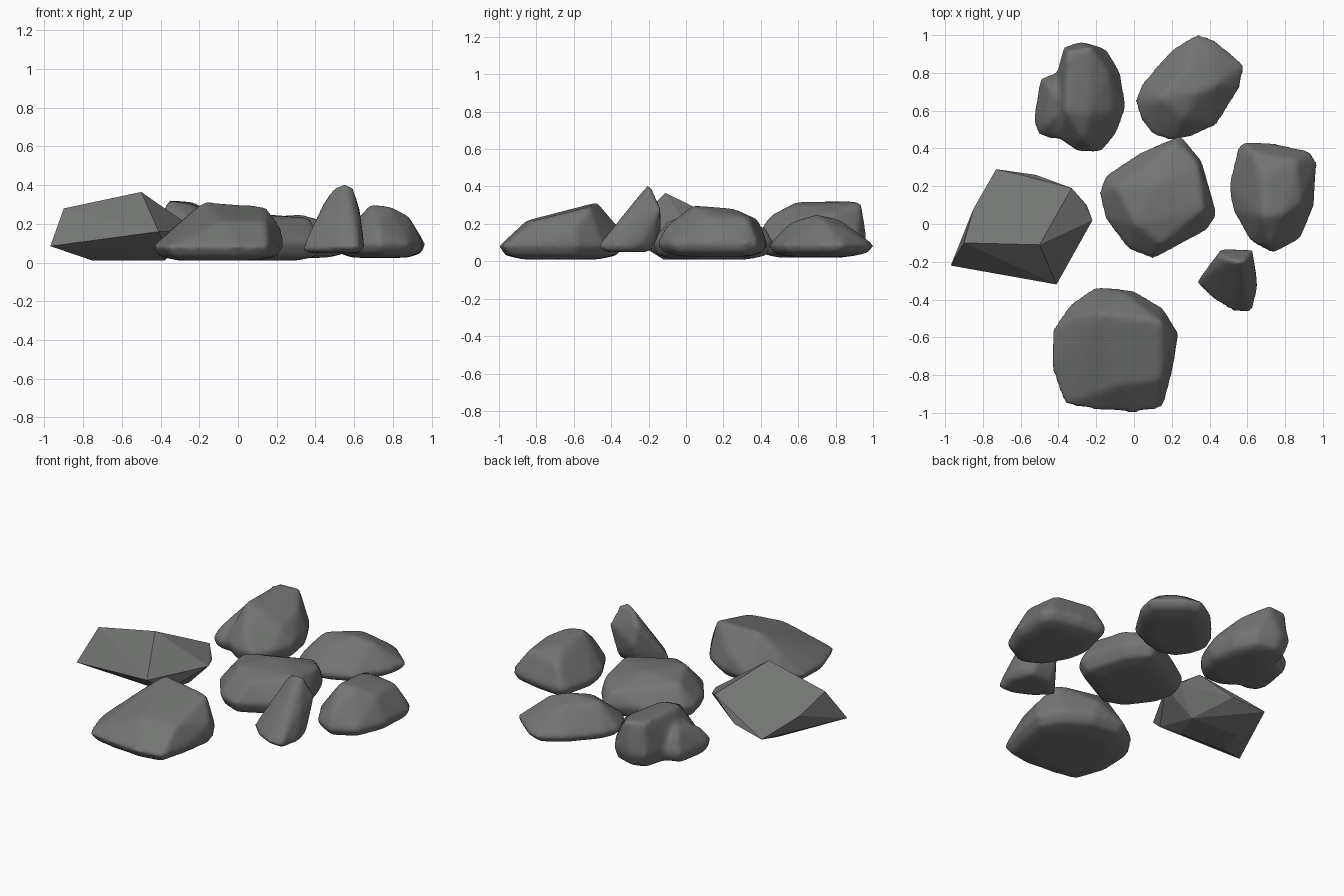
import bpy, bmesh
from mathutils import Vector

stone = bpy.data.materials.new("dark grey stone")
stone.diffuse_color = (0.17, 0.177, 0.17, 1)


def lump(outline, belt_z, base_z, crown):
    """Points of one convex stone: widest belt, two rings of a shallow curved
    underside, and the crown corners."""
    cx = sum(p[0] for p in outline) / len(outline)
    cy = sum(p[1] for p in outline) / len(outline)
    pts = []
    for scale, z in ((1, belt_z), (.89, base_z + .02), (.6, base_z)):
        pts += [(cx + (x - cx) * scale, cy + (y - cy) * scale, z) for x, y in outline]
    return pts + crown


def bounds(mesh):
    axes = list(zip(*[v.co for v in mesh.vertices]))
    return Vector(map(min, axes)), Vector(map(max, axes))


def rock(name, lumps, rounding=8):
    """Hull every lump, then weather the edges; rounding 0 keeps flat facets."""
    bm = bmesh.new()
    for pts in lumps:
        verts = [bm.verts.new(p) for p in pts]
        res = bmesh.ops.convex_hull(bm, input=verts)
        junk = {g for g in res["geom_interior"] + res["geom_unused"]
                if isinstance(g, bmesh.types.BMVert)}
        bmesh.ops.delete(bm, geom=list(junk), context='VERTS')
    bmesh.ops.recalc_face_normals(bm, faces=bm.faces[:])
    mesh = bpy.data.meshes.new(name)
    bm.to_mesh(mesh)
    bm.free()
    ob = bpy.data.objects.new(name, mesh)
    bpy.context.collection.objects.link(ob)
    if rounding:
        lo, hi = bounds(mesh)
        rem = ob.modifiers.new("even_grid", 'REMESH')
        rem.mode = 'VOXEL'
        rem.voxel_size = 0.016
        smooth = ob.modifiers.new("weathering", 'SMOOTH')
        smooth.factor = 0.5
        smooth.iterations = rounding
        dg = bpy.context.evaluated_depsgraph_get()
        mesh = bpy.data.meshes.new_from_object(ob.evaluated_get(dg))
        ob.modifiers.clear()
        ob.data = mesh
        # stretch back to the size before smoothing
        a, b = bounds(mesh)
        for v in mesh.vertices:
            v.co = [lo[i] + (v.co[i] - a[i]) * (hi[i] - lo[i]) / (b[i] - a[i])
                    for i in range(3)]
    for p in mesh.polygons:
        p.use_smooth = rounding > 0
    mesh.materials.clear()
    mesh.materials.append(stone)
    return ob


# angular slab on the left
rock("angular_rock", [[
    (-.97, -.22, .085), (-.41, -.32, .16), (-.22, .02, .17), (-.25, .10, .17),
    (-.90, -.10, .28), (-.50, -.11, .365), (-.33, .19, .22), (-.60, .26, .127),
    (-.85, .08, .182), (-.73, .29, .08), (-.52, .26, .11), (-.80, -.14, .05),
    (-.75, -.10, .01), (-.44, -.12, .01), (-.38, .06, .01), (-.70, .08, .01),
    (-.36, -.20, .06)]], 0)

# broad rock at the front
rock("front_rock", [lump(
    [(-.42, -.56), (-.33, -.43), (-.2, -.34), (0, -.36), (.15, -.45), (.23, -.58),
     (.2, -.78), (.15, -.97), (0, -.995), (-.2, -.98), (-.36, -.95), (-.43, -.75)],
    .08, .01,
    [(-.17, -.48, .31), (.14, -.52, .285), (.14, -.82, .21), (-.08, -.85, .215),
     (-.05, -.37, .18), (.22, -.6, .17), (-.3, -.5, .2)])])

# middle rock
rock("middle_rock", [lump(
    [(-.18, .16), (-.15, .25), (.03, .37), (.24, .46), (.35, .33), (.43, .05),
     (.38, -.03), (.1, -.18), (-.03, -.13), (-.15, .03)],
    .1, .01,
    [(.01, .0, .25), (-.09, .19, .22), (.22, .42, .175), (.33, .31, .205),
     (.36, .08, .23), (.14, -.1, .21), (.12, .2, .25)])])

# right rock
rock("right_rock", [lump(
    [(.56, .41), (.6, .43), (.75, .42), (.93, .38), (.965, .32), (.95, .1),
     (.88, -.07), (.74, -.145), (.62, -.08), (.53, .08), (.51, .2)],
    .09, .025,
    [(.69, .04, .295), (.79, .06, .285), (.63, .38, .22), (.86, .33, .23),
     (.7, .25, .28), (.88, .12, .235), (.73, -.1, .18)])])

# back right rock
rock("back_right_rock", [lump(
    [(.01, .66), (.05, .75), (.2, .92), (.33, 1), (.42, .97), (.575, .84),
     (.55, .72), (.43, .53), (.3, .47), (.2, .45), (.1, .48), (.04, .56)],
    .085, .025,
    [(.14, .67, .235), (.28, .82, .22), (.42, .73, .22), (.26, .57, .205),
     (.33, .7, .245), (.42, .87, .16)])])

# back left rock with a smaller lump fused to its side
rock("back_left_rock", [
    lump([(-.37, .93), (-.28, .96), (-.15, .92), (-.08, .8), (-.05, .62),
          (-.1, .48), (-.18, .385), (-.3, .39), (-.4, .46), (-.43, .7)],
         .12, .02,
         [(-.35, .91, .32), (-.23, .93, .31), (-.36, .6, .32), (-.24, .58, .30),
          (-.14, .8, .26), (-.27, .45, .24), (-.12, .6, .22)]),
    lump([(-.49, .77), (-.4, .8), (-.3, .7), (-.3, .5), (-.42, .45), (-.5, .48),
          (-.525, .55)],
         .1, .03, [(-.45, .74, .23), (-.46, .53, .18), (-.35, .6, .24)])])

# small upright shard, overhanging at its back right
rock("shard_rock", [[
    (.34, -.31, .07), (.42, -.39, .07), (.53, -.455, .08), (.62, -.46, .08),
    (.65, -.33, .08), (.64, -.24, .09), (.36, -.29, .05), (.44, -.37, .05),
    (.54, -.42, .05), (.61, -.42, .05), (.63, -.3, .05), (.59, -.2, .05),
    (.46, -.2, .05), (.46, -.165, .1), (.59, -.165, .1), (.47, -.135, .18),
    (.55, -.2, .4), (.5, -.19, .375), (.59, -.19, .38), (.45, -.16, .3),
    (.625, -.14, .27), (.40, -.25, .19), (.63, -.28, .22), (.55, -.32, .25)]], 3)
